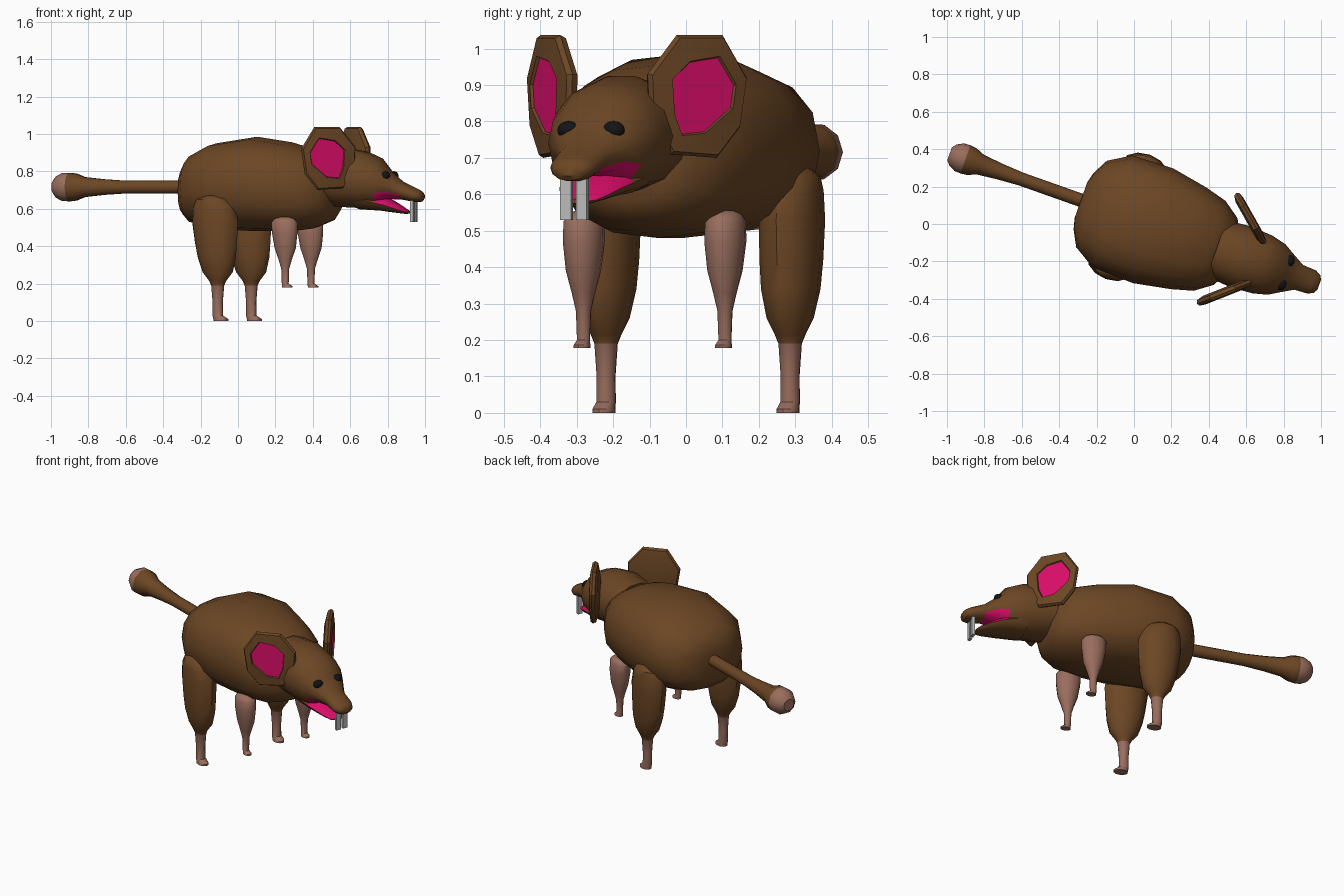
import bpy, bmesh, math
from mathutils import Matrix, Vector

if "Cube" in bpy.data.objects:
    bpy.data.objects.remove(bpy.data.objects["Cube"])

# The animal is built along local +x, then turned as a whole
FRAME = Matrix.Rotation(math.radians(-19.5), 4, 'Z') @ Matrix.Translation((0, 0.025, 0))


def material(name, rgb):
    m = bpy.data.materials.new(name)
    m.diffuse_color = (*rgb, 1)
    m.use_nodes = True
    m.node_tree.nodes["Principled BSDF"].inputs["Base Color"].default_value = m.diffuse_color
    return m


BROWN = material("brown_fur", (0.15, 0.062, 0.018))
SKIN = material("bare_skin", (0.32, 0.155, 0.11))
PINK = material("pink_inside", (0.70, 0.004, 0.14))
BLACK = material("eye_black", (0.006, 0.007, 0.008))
GREY = material("tooth_grey", (0.50, 0.50, 0.49))


def finish(name, bm, mats, rule=None, angle=40):
    bmesh.ops.recalc_face_normals(bm, faces=bm.faces)
    bm.normal_update()
    if rule:
        for f in bm.faces:
            f.material_index = rule(f.calc_center_median(), f.normal)
    bm.transform(FRAME)
    me = bpy.data.meshes.new(name)
    bm.to_mesh(me)
    bm.free()
    for m in mats:
        me.materials.append(m)
    me.shade_smooth()
    me.set_sharp_from_angle(angle=math.radians(angle))
    ob = bpy.data.objects.new(name, me)
    bpy.context.collection.objects.link(ob)
    return ob


def bridge(bm, loops):
    """Skin a list of point loops and cap both ends."""
    rings = [[bm.verts.new(p) for p in loop] for loop in loops]
    n = len(rings[0])
    for a, b in zip(rings, rings[1:]):
        for i in range(n):
            j = (i + 1) % n
            bm.faces.new((a[i], a[j], b[j], b[i]))
    bm.faces.new(rings[0])
    bm.faces.new(rings[-1])


def oval(n, power=1.0):
    for i in range(n):
        t = 2 * math.pi * i / n
        c, s = math.cos(t), math.sin(t)
        yield (math.copysign(abs(c) ** power, c), math.copysign(abs(s) ** power, s))


def long_loft(name, rings, n, mats, power=1.0, rule=None, angle=40):
    """Rings along x given as (x, half width, bottom z, top z)."""
    bm = bmesh.new()
    bridge(bm, [[Vector((x, w * c, (lo + hi) / 2 + (hi - lo) / 2 * s))
                 for c, s in oval(n, power)] for x, w, lo, hi in rings])
    return finish(name, bm, mats, rule, angle)


def leg(name, x, side, y, rings, mats, rule=None):
    """Rings up z given as (z, half length, half width, forward shift)."""
    bm = bmesh.new()
    bridge(bm, [[Vector((x + dx + a * c, side * y + b * s, z))
                 for c, s in oval(12)] for z, a, b, dx in rings])
    return finish(name, bm, mats, rule)


# Body
long_loft("body", [
    (-0.31, 0.10, 0.60, 0.77), (-0.295, 0.16, 0.56, 0.83), (-0.25, 0.245, 0.52, 0.89),
    (-0.13, 0.318, 0.49, 0.95), (0.10, 0.325, 0.48, 0.985), (0.30, 0.288, 0.48, 0.955),
    (0.42, 0.255, 0.495, 0.92), (0.51, 0.19, 0.53, 0.87), (0.55, 0.12, 0.58, 0.80)],
    16, [BROWN], power=0.82)

# Skull and snout, with the roof of the mouth
long_loft("head", [
    (0.46, 0.16, 0.62, 0.91), (0.60, 0.172, 0.605, 0.928), (0.72, 0.163, 0.60, 0.907),
    (0.80, 0.143, 0.61, 0.872), (0.855, 0.11, 0.65, 0.80), (0.925, 0.07, 0.648, 0.745),
    (1.00, 0.066, 0.635, 0.71), (1.03, 0.05, 0.637, 0.695), (1.042, 0.028, 0.65, 0.68)],
    14, [BROWN, PINK], power=0.95,
    rule=lambda c, n: int(0.81 < c.x < 0.95 and n.z < -0.6 and c.z < 0.68))

# Lower jaw, with a pink upper surface
long_loft("lower_jaw", [
    (0.68, 0.12, 0.597, 0.72), (0.80, 0.105, 0.59, 0.672), (0.85, 0.092, 0.583, 0.655),
    (0.91, 0.07, 0.576, 0.62), (0.945, 0.05, 0.572, 0.598), (0.962, 0.025, 0.574, 0.587)],
    12, [BROWN, PINK], rule=lambda c, n: int(n.z > 0.3 and c.x > 0.79))

# Tail with a bare rounded tip
TAIL_Z = 0.716
long_loft("tail", [(u, r, TAIL_Z - r, TAIL_Z + r) for u, r in (
    (-0.22, 0.036), (-0.65, 0.036), (-0.77, 0.044), (-0.88, 0.056), (-0.93, 0.076),
    (-0.965, 0.080), (-1.00, 0.078), (-1.035, 0.060), (-1.055, 0.036))],
    10, [BROWN, SKIN], rule=lambda c, n: int(c.x < -0.965))

HIND = [(0.0, 0.042, 0.030, 0.018), (0.010, 0.042, 0.030, 0.018), (0.03, 0.029, 0.027, 0.0),
        (0.10, 0.028, 0.026, 0), (0.19, 0.036, 0.032, 0), (0.215, 0.048, 0.042, 0),
        (0.26, 0.085, 0.062, 0), (0.34, 0.108, 0.078, -0.005), (0.42, 0.119, 0.083, -0.01),
        (0.53, 0.130, 0.085, -0.015), (0.61, 0.120, 0.080, -0.02), (0.65, 0.095, 0.072, -0.025),
        (0.672, 0.045, 0.045, -0.025)]
FORE = [(0.178, 0.030, 0.022, 0.012), (0.186, 0.030, 0.022, 0.012), (0.20, 0.019, 0.018, 0),
        (0.28, 0.022, 0.021, 0), (0.33, 0.038, 0.032, 0), (0.39, 0.060, 0.047, 0),
        (0.47, 0.072, 0.056, -0.003), (0.525, 0.074, 0.054, -0.005), (0.545, 0.058, 0.044, -0.005),
        (0.556, 0.028, 0.022, -0.005)]
# Ear outlines as (offset along ear, z)
EAR_RIM = [(-0.156, 0.93), (-0.065, 1.037), (0.080, 1.037), (0.156, 0.92),
           (0.135, 0.785), (0.062, 0.70), (-0.085, 0.71), (-0.150, 0.82)]
EAR_PAD = [(-0.085, 0.915), (-0.030, 0.962), (0.058, 0.975), (0.108, 0.90),
           (0.098, 0.838), (0.015, 0.772), (-0.055, 0.765), (-0.078, 0.82)]

for side, label in ((1, "left"), (-1, "right")):
    # Legs
    leg(label + "_hind_leg", -0.029, side, 0.268, HIND, [BROWN, SKIN],
        rule=lambda c, n: int(c.z < 0.19))
    leg(label + "_front_leg", 0.332, side, 0.206, FORE, [SKIN])

    # Ear: back, rim, front edge and inset pink pad
    centre = Vector((0.578, 0.212 * side, 0))
    along = Vector((-0.754, 0.657 * side, 0))
    out = Vector((0.657, 0.754 * side, 0))
    middle = Vector((0, 0.87))

    def outline(points, scale, depth):
        result = []
        for p in points:
            t, z = middle + (Vector(p) - middle) * scale
            result.append(centre + along * t + out * depth + Vector((0, 0, z)))
        return result

    bm = bmesh.new()
    bridge(bm, [outline(EAR_RIM, 0.72, -0.028), outline(EAR_RIM, 0.95, -0.018),
                outline(EAR_RIM, 1.0, 0.0), outline(EAR_RIM, 0.95, 0.014),
                outline(EAR_PAD, 1.04, 0.020), outline(EAR_PAD, 1.0, 0.012)])
    bm.faces.ensure_lookup_table()
    pad = bm.faces[-1]
    pad.material_index = 1
    finish(label + "_ear", bm, [BROWN, PINK], angle=30)

    # Eye
    bm = bmesh.new()
    bmesh.ops.create_uvsphere(bm, u_segments=12, v_segments=8, radius=1)
    bm.transform(Matrix.Translation((0.852, 0.066 * side, 0.776))
                 @ Matrix.Diagonal((0.024, 0.032, 0.025, 1)))
    finish(label + "_eye", bm, [BLACK])

    # Front tooth
    bm = bmesh.new()
    bmesh.ops.create_cube(bm, size=1)
    bm.transform(Matrix.Translation((0.988, 0.023 * side, 0.588))
                 @ Matrix.Diagonal((0.018, 0.031, 0.118, 1)))
    finish(label + "_tooth", bm, [GREY])
